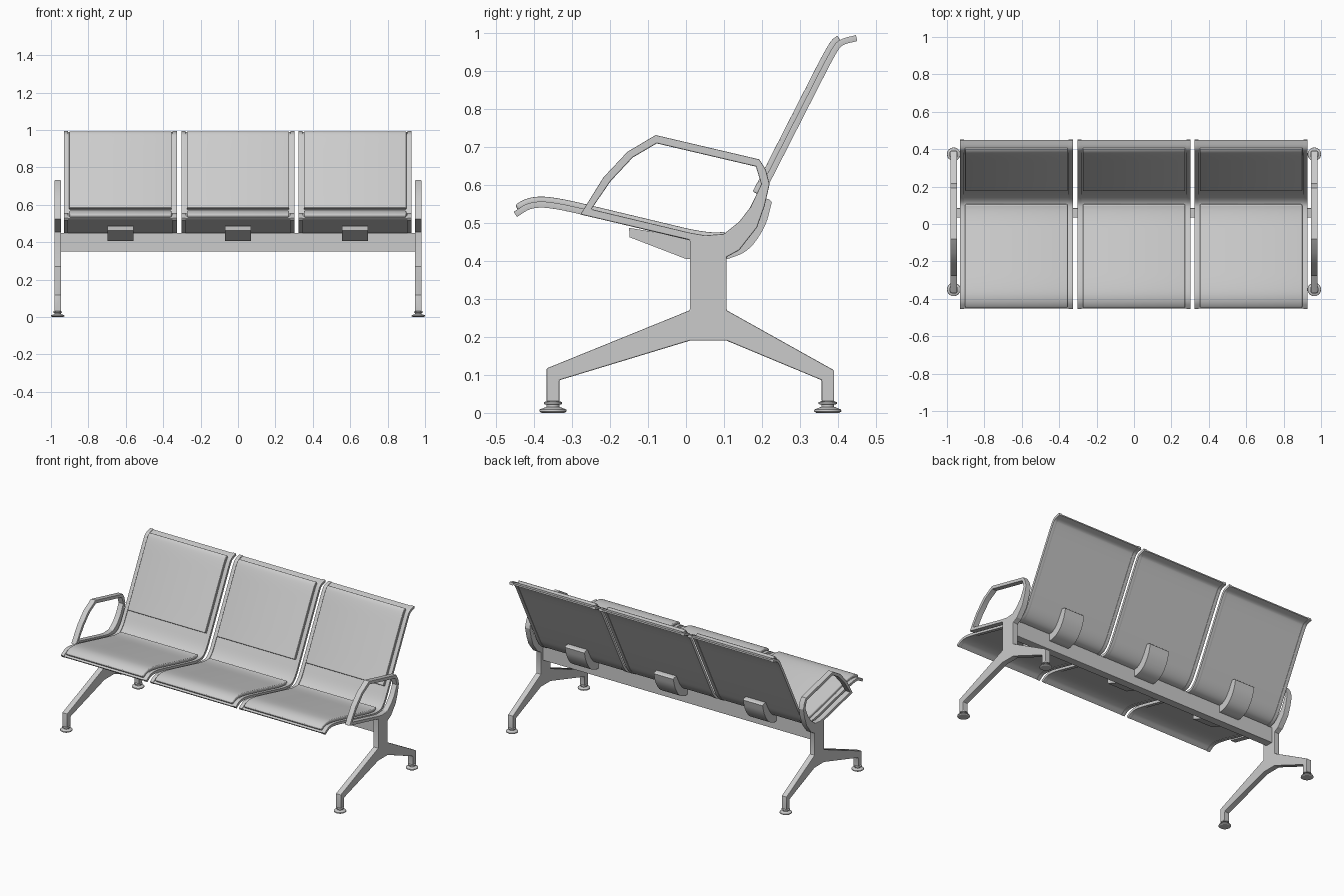
import bpy, bmesh, math
from mathutils import Vector

if "Cube" in bpy.data.objects:
    bpy.data.objects.remove(bpy.data.objects["Cube"], do_unlink=True)

# One satin metal grey for everything
grey = bpy.data.materials.new("light_grey_metal")
grey.use_nodes = True
colour = (0.6, 0.6, 0.6, 1)
grey.diffuse_color = colour
bsdf = next(n for n in grey.node_tree.nodes if n.type == 'BSDF_PRINCIPLED')
bsdf.inputs["Base Color"].default_value = colour


def finish(bm, name, bevel=0.0, segments=2):
    """Bevel the hard edges, make the object and shade it."""
    bmesh.ops.recalc_face_normals(bm, faces=bm.faces)
    if bevel:
        hard = [e for e in bm.edges if len(e.link_faces) == 2
                and e.calc_face_angle() > math.radians(60)]
        bmesh.ops.bevel(bm, geom=hard, offset=bevel, segments=segments,
                        profile=0.5, affect='EDGES', clamp_overlap=True)
    mesh = bpy.data.meshes.new(name)
    bm.to_mesh(mesh)
    bm.free()
    mesh.materials.append(grey)
    obj = bpy.data.objects.new(name, mesh)
    bpy.context.collection.objects.link(obj)
    bpy.ops.object.select_all(action='DESELECT')
    obj.select_set(True)
    bpy.context.view_layer.objects.active = obj
    bpy.ops.object.shade_smooth_by_angle(angle=math.radians(20))
    return obj


def fillet(points, radius, steps=8):
    """Round the corners of a side-view path."""
    pts = [Vector(p) for p in points]
    out = [pts[0]]
    for a, b, c in zip(pts, pts[1:], pts[2:]):
        p = b + (a - b).normalized() * min(radius, (a - b).length * 0.48)
        q = b + (c - b).normalized() * min(radius, (c - b).length * 0.48)
        for i in range(steps + 1):
            t = i / steps
            out.append(p * (1 - t) ** 2 + b * 2 * t * (1 - t) + q * t * t)
    return out + [pts[-1]]


def resample(path, step=0.01):
    """Add points on the long straight runs."""
    out = []
    for a, b in zip(path, path[1:]):
        n = max(1, round((b - a).length / step))
        out += [a.lerp(b, i / n) for i in range(n)]
    return out + [path[-1]]


def strip(name, path, x, half_width, low, high, bevel):
    """Sweep a rectangle along a path; low and high are heights above it."""
    bm = bmesh.new()
    rings = []
    for i, p in enumerate(path):
        d = (path[min(i + 1, len(path) - 1)] - path[max(i - 1, 0)]).normalized()
        normal = Vector((-d.y, d.x))
        ring = []
        for side, h in ((-1, low), (1, low), (1, high), (-1, high)):
            q = p + normal * h
            ring.append(bm.verts.new((x + side * half_width, q.x, q.y)))
        rings.append(ring)
    for r, s in zip(rings, rings[1:]):
        for k in range(4):
            bm.faces.new((r[k], r[(k + 1) % 4], s[(k + 1) % 4], s[k]))
    bm.faces.new(rings[0])
    bm.faces.new(rings[-1])
    return finish(bm, name, bevel, 3)


def plate(name, loops, x0, x1, bevel):
    """Extrude a side-view outline, with optional holes, from x0 to x1."""
    bm = bmesh.new()
    edges = []
    for loop in loops:
        vs = [bm.verts.new((x0, y, z)) for y, z in loop]
        edges += [bm.edges.new((a, b)) for a, b in zip(vs, vs[1:] + vs[:1])]
    bmesh.ops.triangle_fill(bm, edges=edges, use_beauty=True, normal=(1, 0, 0))
    ext = bmesh.ops.extrude_face_region(bm, geom=bm.faces[:])
    moved = [v for v in ext["geom"] if isinstance(v, bmesh.types.BMVert)]
    bmesh.ops.translate(bm, verts=moved, vec=(x1 - x0, 0, 0))
    return finish(bm, name, bevel)


def lathe(name, profile, x, y, sides=24):
    """Turn a (radius, height) profile about a vertical axis."""
    bm = bmesh.new()
    rings = []
    for r, z in profile:
        angles = [2 * math.pi * k / sides for k in range(sides)]
        rings.append([bm.verts.new((x + r * math.cos(a), y + r * math.sin(a), z))
                      for a in angles])
    for r, s in zip(rings, rings[1:]):
        for k in range(sides):
            bm.faces.new((r[k], r[(k + 1) % sides], s[(k + 1) % sides], s[k]))
    bm.faces.new(rings[0])
    bm.faces.new(rings[-1])
    return finish(bm, name)


# Seats: side rails, thin shell, seat pad and back pad on one bent path
seat_path = resample(fillet([
    (-0.449, 0.522), (-0.41, 0.548), (-0.35, 0.548), (0.06, 0.45),
    (0.135, 0.46), (0.207, 0.597), (0.392, 0.96), (0.41, 0.977),
    (0.449, 0.986)], 0.08))
seat_part = [p for p in seat_path if -0.44 < p.x < 0.11 and p.y < 0.56]
back_part = [p for p in seat_path if p.y > 0.572 and 0.15 < p.x < 0.412]

# Curved bracket that carries each seat on the beam
bracket_outline = [(-0.15, 0.487), (-0.148, 0.462), (0.0, 0.405), (0.1, 0.405)]
bracket_outline += fillet([(0.11, 0.405), (0.165, 0.425), (0.21, 0.49),
                           (0.226, 0.555)], 0.05, 5)
bracket_outline += [(0.218, 0.562), (0.196, 0.565), (0.13, 0.467), (0.06, 0.452)]

for label, x in (("right", -0.629), ("middle", 0.0), ("left", 0.626)):
    strip(label + "_seat_shell", seat_path, x, 0.285, -0.005, 0.004, 0)
    for side in (-1, 1):
        strip(label + "_seat_side_rail", seat_path, x + side * 0.291,
              0.011, -0.008, 0.008, 0.003)
    strip(label + "_seat_pad", seat_part, x, 0.274, 0.0, 0.021, 0.008)
    strip(label + "_back_pad", back_part, x, 0.274, 0.0, 0.021, 0.008)
    plate(label + "_seat_bracket", [bracket_outline], x - 0.069, x + 0.069, 0)

# Cross beam under the seats
plate("cross_beam", [[(0.035, 0.35), (0.085, 0.35), (0.085, 0.45), (0.035, 0.45)]],
      -0.95, 0.95, 0.003)

# End frames: splayed legs, column and looped armrest in one plate
frame_outline = [
    (0.01, 0.455), (0.01, 0.27), (-0.367, 0.117), (-0.367, 0.03),
    (-0.333, 0.03), (-0.333, 0.086), (0.01, 0.19), (0.107, 0.19),
    (0.357, 0.086), (0.357, 0.03), (0.39, 0.03), (0.39, 0.112),
    (0.107, 0.27), (0.107, 0.41), (0.14, 0.428), (0.187, 0.488),
    (0.207, 0.545), (0.22, 0.602), (0.21, 0.64), (0.193, 0.667),
    (-0.08, 0.731), (-0.154, 0.687), (-0.217, 0.62), (-0.278, 0.522)]
arm_opening = [
    (-0.249, 0.536), (0.01, 0.474), (0.05, 0.467), (0.1, 0.471),
    (0.14, 0.503), (0.17, 0.542), (0.198, 0.602), (0.184, 0.648),
    (-0.077, 0.709), (-0.14, 0.672), (-0.198, 0.61)]
foot_profile = [(0.03, 0.0), (0.036, 0.004), (0.035, 0.009), (0.017, 0.016),
                (0.017, 0.022), (0.024, 0.023), (0.024, 0.028), (0.014, 0.032)]

for label, side in (("right", -1), ("left", 1)):
    plate(label + "_end_frame", [frame_outline, arm_opening],
          side * 0.946, side * 0.981, 0.003)
    for end, y in (("front", -0.35), ("back", 0.373)):
        lathe(label + "_" + end + "_foot", foot_profile, side * 0.964, y)
